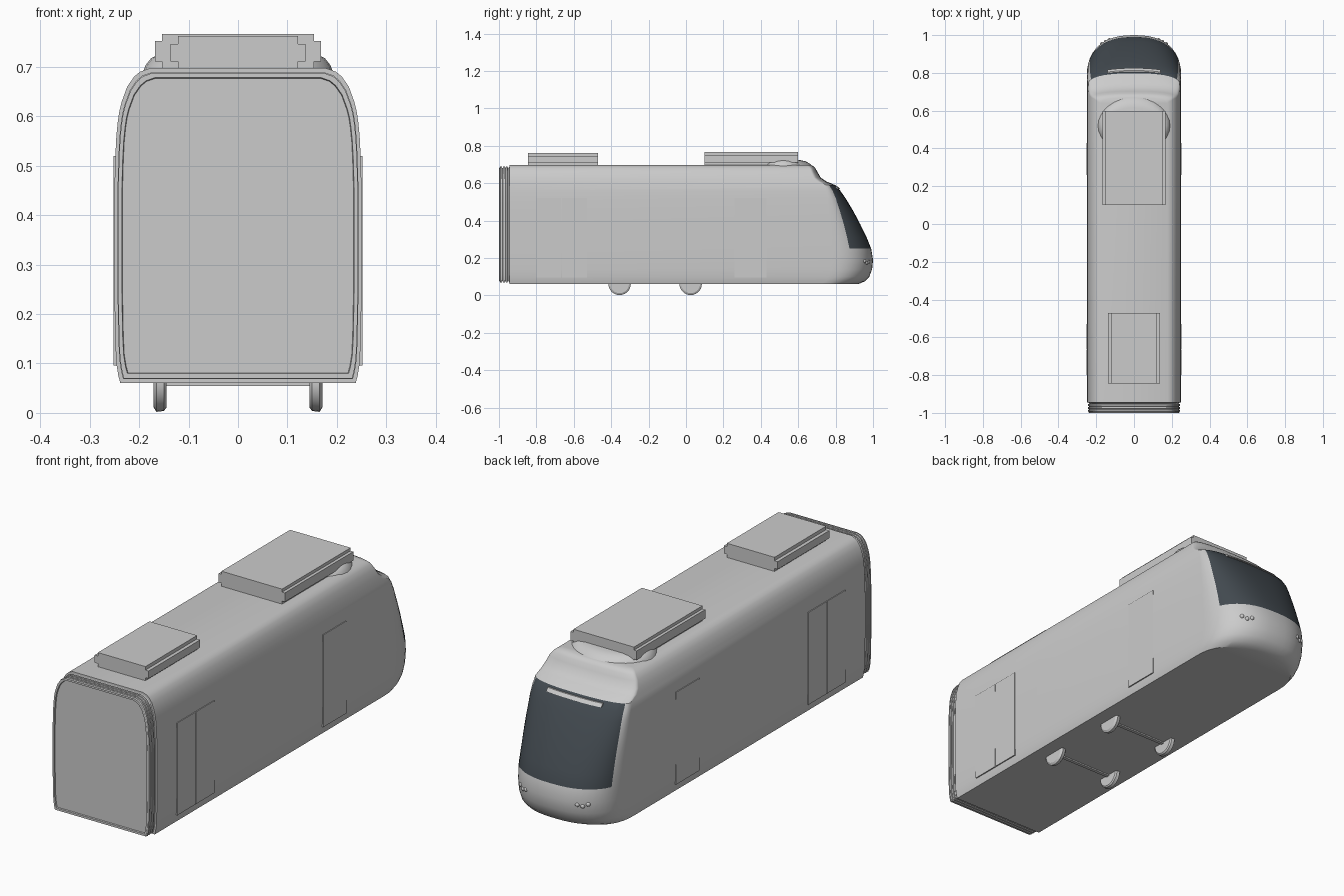
import bpy, bmesh, math
from mathutils import Vector

if "Cube" in bpy.data.objects:
    bpy.data.objects.remove(bpy.data.objects["Cube"])


def material(name, color):
    m = bpy.data.materials.new(name)
    m.use_nodes = True
    m.diffuse_color = (*color, 1)
    m.node_tree.nodes["Principled BSDF"].inputs["Base Color"].default_value = (*color, 1)
    return m


GREY = material("light grey paint", (0.6, 0.6, 0.6))
GLASS = material("dark tinted glass", (0.055, 0.068, 0.08))


def finish(name, bm, mats=(GREY,), angle=30):
    bmesh.ops.recalc_face_normals(bm, faces=bm.faces)
    me = bpy.data.meshes.new(name)
    bm.to_mesh(me)
    bm.free()
    ob = bpy.data.objects.new(name, me)
    bpy.context.collection.objects.link(ob)
    for m in mats:
        me.materials.append(m)
    bpy.ops.object.select_all(action="DESELECT")
    ob.select_set(True)
    bpy.context.view_layer.objects.active = ob
    bpy.ops.object.shade_smooth_by_angle(angle=math.radians(angle))
    return ob


def loft(bm, rings, caps=(True, True)):
    """Skin closed rings of points; returns faces as rows."""
    vs = [[bm.verts.new(p) for p in r] for r in rings]
    n = len(vs[0])
    rows = [[bm.faces.new((a[i], a[(i + 1) % n], b[(i + 1) % n], b[i])) for i in range(n)]
            for a, b in zip(vs, vs[1:])]
    if caps[0]:
        bm.faces.new(vs[0][::-1])
    if caps[1]:
        bm.faces.new(vs[-1])
    return rows


def box(name, x, y, z, bevel=0.0):
    bm = bmesh.new()
    bmesh.ops.create_cube(bm, size=1)
    for v in bm.verts:
        v.co = [r[0] + (c + 0.5) * (r[1] - r[0]) for c, r in zip(v.co, (x, y, z))]
    if bevel:
        long_edges = [e for e in bm.edges if abs(e.verts[0].co.y - e.verts[1].co.y) > 0.01]
        bmesh.ops.bevel(bm, geom=long_edges, offset=bevel, segments=2, affect="EDGES")
    return finish(name, bm)


# Body levels: height, half width, nose tip, nose depth
LEVELS = [
    (0.06, 0.238, 0.92, 0.20), (0.075, 0.242, 0.955, 0.21), (0.1, 0.246, 0.98, 0.22),
    (0.14, 0.248, 0.995, 0.22), (0.19, 0.249, 1.0, 0.22), (0.25, 0.25, 0.99, 0.21),
    (0.31, 0.25, 0.966, 0.19), (0.38, 0.25, 0.932, 0.16), (0.45, 0.25, 0.895, 0.13),
    (0.52, 0.248, 0.853, 0.095), (0.56, 0.246, 0.825, 0.075), (0.59, 0.243, 0.798, 0.06),
    (0.61, 0.24, 0.75, 0.05), (0.63, 0.235, 0.72, 0.04), (0.66, 0.224, 0.703, 0.035),
    (0.68, 0.21, 0.692, 0.03), (0.69, 0.198, 0.683, 0.03), (0.697, 0.178, 0.67, 0.03),
]
SEG, EDGE, POWER, REAR = 24, 3, 2 / 2.4, -0.945


def level_at(z):
    for a, b in zip(LEVELS, LEVELS[1:]):
        if a[0] <= z <= b[0]:
            f = (z - a[0]) / (b[0] - a[0])
            return [p + f * (q - p) for p, q in zip(a, b)]


def nose_point(level, t):
    z, w, tip, depth = level
    c = math.cos(t)
    return Vector((math.copysign(w * abs(c) ** POWER, c),
                   tip - depth + depth * max(0, math.sin(t)) ** POWER, z))


# Body shell with painted windscreen
bm = bmesh.new()
rings = []
for lv in LEVELS:
    arc = [nose_point(lv, math.pi * i / SEG) for i in range(SEG + 1)]
    rings.append([Vector((lv[1], REAR, lv[0]))] + arc + [Vector((-lv[1], REAR, lv[0]))])
for r, row in enumerate(loft(bm, rings)):
    if 0.25 <= LEVELS[r][0] < 0.59:
        for f in row[1 + EDGE:1 + SEG - EDGE]:
            f.material_index = 1
finish("body_shell", bm, (GREY, GLASS))

# Pleated gangway bellows at the coupling end
bm = bmesh.new()
side = [(w, z) for z, w, *_ in LEVELS]
outline = side + [(-x, z) for x, z in reversed(side)]
pleats = [(REAR, 0.03), (-0.952, 0.06)]
for k in range(3):
    y = -0.954 - k * 0.015
    pleats += [(y, 0.025), (y - 0.009, 0.025), (y - 0.011, 0.05), (y - 0.014, 0.05)]
pleats += [(-1.0, 0.03), (-1.0, 0.06), (-0.994, 0.065)]
loft(bm, [[(x * (1 - s), y, 0.385 + (z - 0.385) * (1 - s)) for x, z in outline] for y, s in pleats])
finish("gangway_bellows", bm)

# Roof equipment and the fairing in front of it
box("front_roof_unit", (-0.168, 0.168), (0.1, 0.598), (0.697, 0.766), 0.014)
box("rear_roof_unit", (-0.137, 0.137), (-0.845, -0.47), (0.695, 0.762), 0.016)
bm = bmesh.new()
loft(bm, [[(rx * math.cos(a), 0.52 + ry * math.sin(a), z)
           for a in [math.tau * i / 32 for i in range(32)]]
          for rx, ry, z in ((0.192, 0.155, 0.69), (0.187, 0.145, 0.703),
                            (0.176, 0.12, 0.717), (0.165, 0.095, 0.723))])
finish("roof_fairing", bm, angle=40)

# Door leaves, thin plates on both sides
for label, s in (("left", 1), ("right", -1)):
    for part, y0, y1 in (("rear_door_a", -0.8, -0.667), ("rear_door_b", -0.664, -0.53),
                         ("front_door", 0.26, 0.43)):
        box(f"{label}_{part}", sorted((s * 0.246, s * 0.2515)), (y0, y1), (0.096, 0.52))

# Wheels with flanges, and axles
TURN = {0: (0.145, 0.052), 1: (0.15, 0.058), 2: (0.165, 0.06), 3: (0.171, 0.05)}
for n, y in (("rear", -0.355), ("front", 0.025)):
    for label, s in (("left", 1), ("right", -1)):
        bm = bmesh.new()
        loft(bm, [[(s * x, y + r * math.cos(a), 0.062 + r * math.sin(a))
                   for a in [math.tau * i / 28 for i in range(28)]] for x, r in TURN.values()])
        finish(f"{label}_{n}_wheel", bm)
    box(f"{n}_axle", (-0.15, 0.15), (y - 0.008, y + 0.008), (0.054, 0.07))

# Headlight clusters on the nose
for label, s in (("left", 1), ("right", -1)):
    for k, (dx, dz) in enumerate(((-0.02, 0), (0, -0.006), (0.02, 0.004))):
        lv = level_at(0.18 + dz)
        x = 0.15 + dx
        p = nose_point(lv, math.acos((x / lv[1]) ** (1 / POWER)))
        bm = bmesh.new()
        bmesh.ops.create_uvsphere(bm, u_segments=12, v_segments=8, radius=0.01)
        bmesh.ops.translate(bm, verts=bm.verts, vec=(s * p.x, p.y - 0.004, p.z))
        finish(f"{label}_headlight_{k + 1}", bm)

# Slim bar across the top of the windscreen
bm = bmesh.new()
rings = []
for i in range(13):
    x = -0.14 + 0.28 * i / 12
    ring = []
    for z, out in ((0.568, -0.004), (0.568, 0.007), (0.582, 0.007), (0.582, -0.004)):
        lv = level_at(z)
        p = nose_point(lv, math.acos(math.copysign((abs(x) / lv[1]) ** (1 / POWER), x)))
        ring.append((x, p.y + out, z))
    rings.append(ring)
loft(bm, rings)
finish("windscreen_bar", bm)
